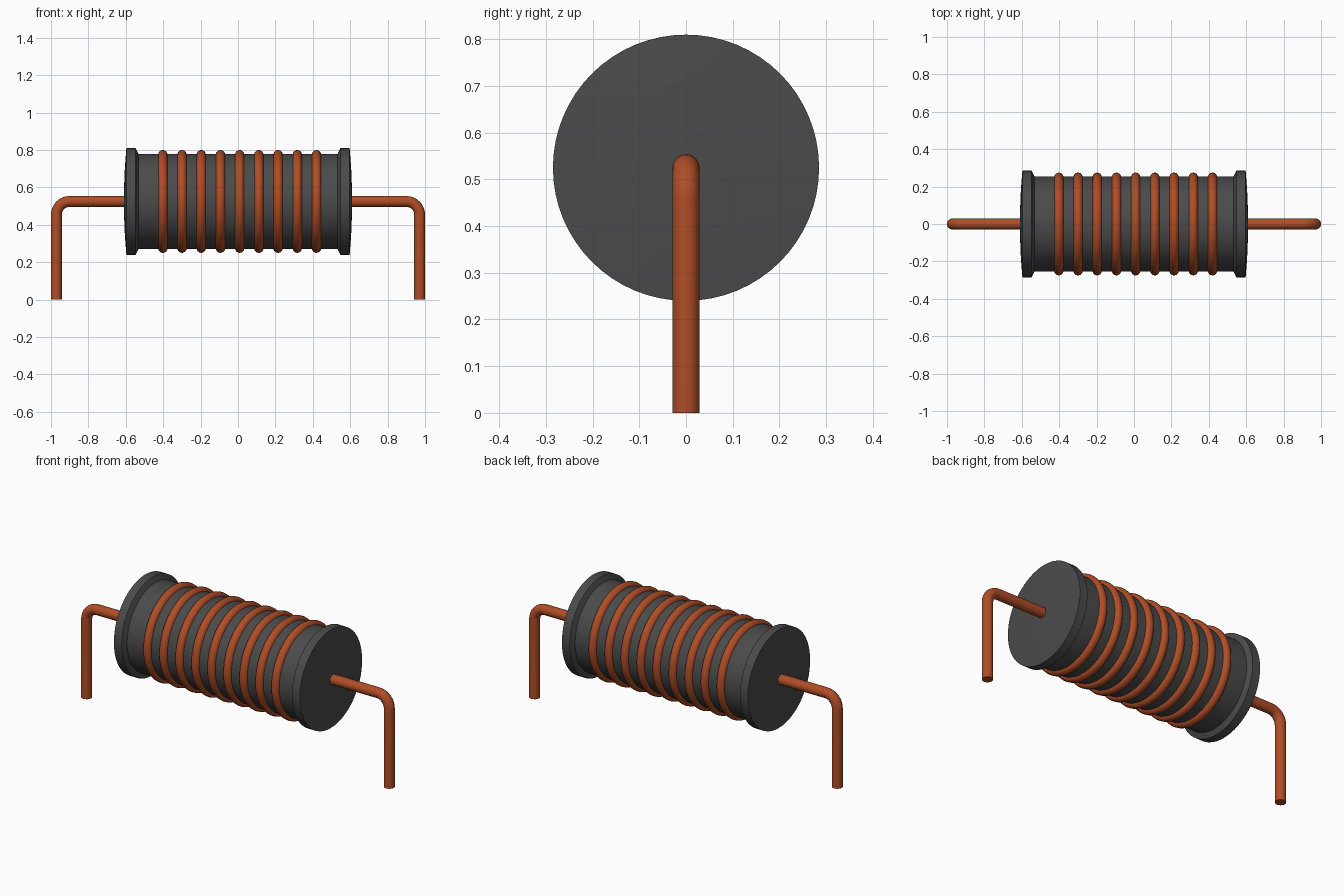
import bpy, bmesh, math
from mathutils import Matrix, Vector

cube = bpy.data.objects.get("Cube")
if cube:
    bpy.data.objects.remove(cube, do_unlink=True)

AXIS_Z = 0.525
WIRE_R = 0.029


def material(name, rgb):
    m = bpy.data.materials.new(name)
    m.use_nodes = True
    color = (*rgb, 1.0)
    m.diffuse_color = color
    m.node_tree.nodes["Principled BSDF"].inputs["Base Color"].default_value = color
    return m


ferrite = material("dark grey ferrite", (0.07, 0.07, 0.07))
copper = material("copper wire", (0.43, 0.075, 0.02))


def finish(obj, mat, angle=30):
    obj.data.materials.append(mat)
    bpy.ops.object.select_all(action="DESELECT")
    obj.select_set(True)
    bpy.context.view_layer.objects.active = obj
    bpy.ops.object.shade_smooth_by_angle(angle=math.radians(angle))


def lathe(name, profile, mat, closed=False, steps=64):
    """Spin (x, radius) points around the coil axis."""
    bm = bmesh.new()
    verts = [bm.verts.new((x, 0, r)) for x, r in profile]
    edges = [bm.edges.new(pair) for pair in zip(verts, verts[1:])]
    if closed:
        edges.append(bm.edges.new((verts[-1], verts[0])))
    bmesh.ops.spin(bm, geom=verts + edges, cent=(0, 0, 0), axis=(1, 0, 0),
                   angle=math.tau, steps=steps)
    bmesh.ops.remove_doubles(bm, verts=bm.verts, dist=1e-5)
    bmesh.ops.recalc_face_normals(bm, faces=bm.faces)
    mesh = bpy.data.meshes.new(name)
    bm.to_mesh(mesh)
    bm.free()
    obj = bpy.data.objects.new(name, mesh)
    obj.location.z = AXIS_Z
    bpy.context.collection.objects.link(obj)
    finish(obj, mat)
    return obj


# Core: cylinder with flared, slightly domed end flanges
half = [(0.61, 0), (0.609, 0.08), (0.605, 0.18), (0.597, 0.285),
        (0.547, 0.285), (0.533, 0.255)]
lathe("core", half + [(-x, r) for x, r in reversed(half)], ferrite)

# Winding: nine evenly spaced wire turns
TURN_R = 0.025
section = [(TURN_R * math.cos(a), 0.25 + TURN_R * math.sin(a))
           for a in (math.tau * i / 16 for i in range(16))]
first = lathe("winding_turn_1", section, copper, closed=True)
first.location.x = -0.402
for i in range(1, 9):
    turn = first.copy()
    turn.name = f"winding_turn_{i + 1}"
    turn.location.x += 0.1027 * i
    bpy.context.collection.objects.link(turn)


# Leads: round wire leaving the core and bending down
def lead(name, side):
    leg_x, bend = 1 - WIRE_R, 0.07
    path = [(0.58, AXIS_Z)]
    for i in range(9):
        a = math.pi / 2 * (1 - i / 8)
        path.append((leg_x - bend + bend * math.cos(a),
                     AXIS_Z - bend + bend * math.sin(a)))
    path.append((leg_x, 0))
    bm = bmesh.new()
    rings = []
    for i, (x, z) in enumerate(path):
        # Cross-section turns with the path
        before, after = path[max(i - 1, 0)], path[min(i + 1, len(path) - 1)]
        if 0 < i < len(path) - 1:
            tilt = math.pi / 2 * (i - 1) / 8
        else:
            tilt = math.atan2(before[1] - after[1], after[0] - before[0])
        out = Vector((math.sin(tilt), 0, math.cos(tilt)))
        ring = []
        for k in range(24):
            a = math.tau * k / 24
            offset = out * math.cos(a) + Vector((0, math.sin(a), 0))
            ring.append(bm.verts.new(Vector((x, 0, z)) + offset * WIRE_R))
        rings.append(ring)
    for r0, r1 in zip(rings, rings[1:]):
        for k in range(24):
            n = (k + 1) % 24
            bm.faces.new((r0[k], r0[n], r1[n], r1[k]))
    bm.faces.new(rings[0])
    bm.faces.new(rings[-1])
    bm.transform(Matrix.Diagonal((side, 1, 1, 1)))
    bmesh.ops.recalc_face_normals(bm, faces=bm.faces)
    mesh = bpy.data.meshes.new(name)
    bm.to_mesh(mesh)
    bm.free()
    obj = bpy.data.objects.new(name, mesh)
    bpy.context.collection.objects.link(obj)
    finish(obj, copper)


lead("left_lead", 1)
lead("right_lead", -1)
